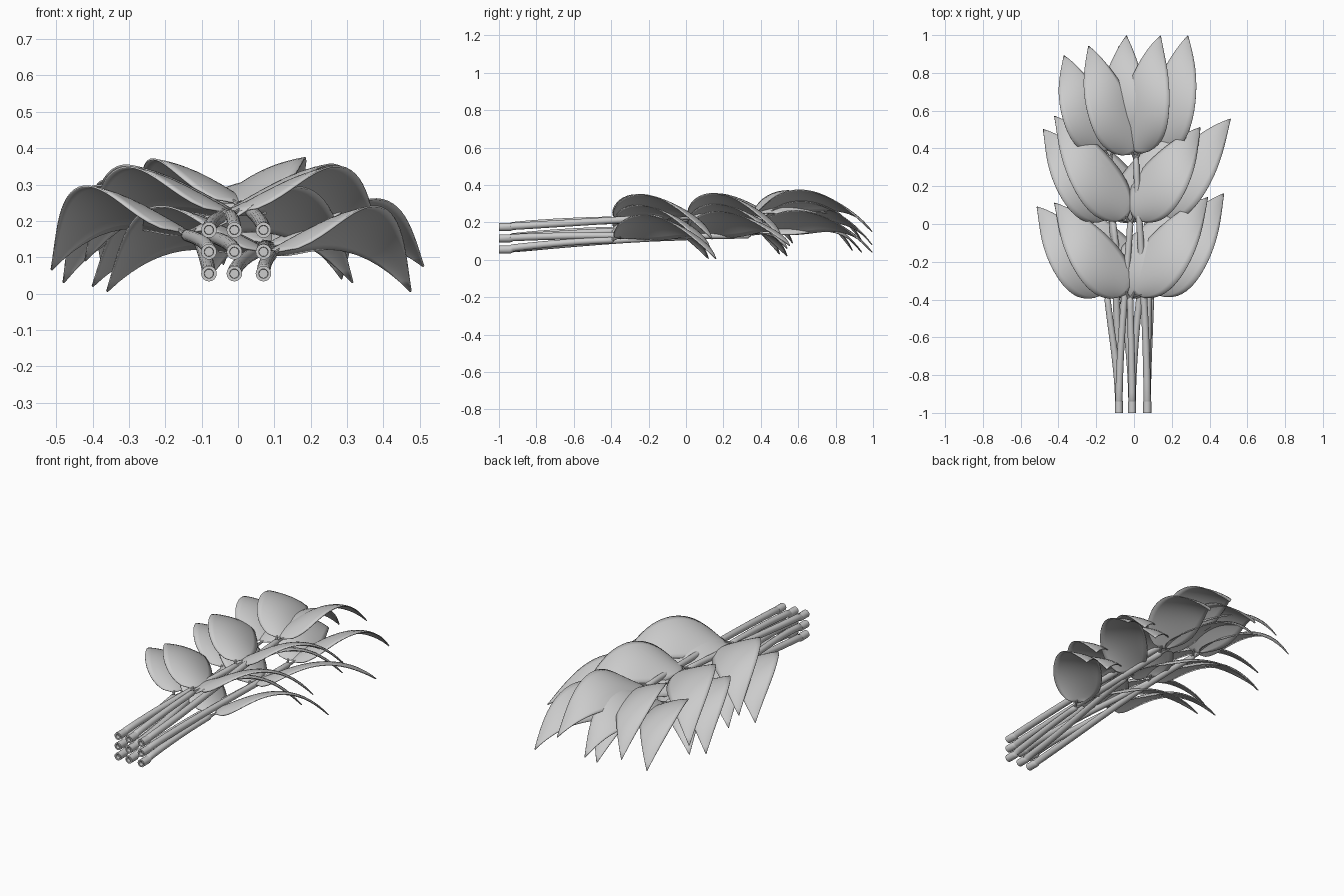
import bpy, bmesh, math
from mathutils import Vector

if "Cube" in bpy.data.objects:
    bpy.data.objects.remove(bpy.data.objects["Cube"])

grey = bpy.data.materials.new("soft_grey")
grey.diffuse_color = (0.6, 0.6, 0.6, 1)
grey.use_nodes = True
grey.node_tree.nodes["Principled BSDF"].inputs["Base Color"].default_value = grey.diffuse_color
UP = Vector((0, 0, 1))


def make_object(name, bm, angle=40):
    bmesh.ops.recalc_face_normals(bm, faces=bm.faces)
    me = bpy.data.meshes.new(name)
    bm.to_mesh(me)
    bm.free()
    me.materials.append(grey)
    ob = bpy.data.objects.new(name, me)
    bpy.context.collection.objects.link(ob)
    bpy.ops.object.select_all(action='DESELECT')
    ob.select_set(True)
    bpy.context.view_layer.objects.active = ob
    bpy.ops.object.shade_smooth_by_angle(angle=math.radians(angle))
    return ob


def bezier(p, t):
    u = 1 - t
    return p[0]*u**3 + p[1]*3*u*u*t + p[2]*3*u*t*t + p[3]*t**3


def tube(name, points, radii, sides=16):
    """Round tube along points, closed at both ends."""
    bm = bmesh.new()
    rings = []
    for i, (p, r) in enumerate(zip(points, radii)):
        d = points[min(i + 1, len(points) - 1)] - points[max(i - 1, 0)]
        if d.y < 0:
            d = -d
        if d.length < 1e-6:
            d = Vector((0, 1, 0))
        a = d.cross(UP).normalized()
        b = a.cross(d).normalized()
        rings.append([bm.verts.new(p + r*(a*math.cos(k*math.tau/sides) + b*math.sin(k*math.tau/sides)))
                      for k in range(sides)])
    for r0, r1 in zip(rings, rings[1:]):
        for k in range(sides):
            bm.faces.new((r0[k], r0[k-1], r1[k-1], r1[k]))
    bm.faces.new(rings[0])
    bm.faces.new(rings[-1])
    return make_object(name, bm)


def stem(name, start, end):
    """Gently arched stem with a collar and a recessed cut end."""
    s, e = Vector(start), Vector(end)
    y = Vector((0, 1, 0))
    run = e.y - s.y
    path = [s, s + Vector((0, run*0.35, 0.025)), e - Vector(((e.x - s.x)*0.4, run*0.35, 0.006)), e]
    pts = [s + y*0.02, s, s, s + y*0.06, s + y*0.062]
    rad = [0.012, 0.013, 0.0215, 0.0215, 0.0195]
    t0 = 0.07 / run
    for i in range(15):
        t = t0 + (1 - t0)*i/14
        pts.append(bezier(path, t))
        rad.append(0.0195 - 0.003*t)
    pts.append(e + Vector((0, 0.015, 0.003)))
    rad.append(0.008)
    tube(name, pts, rad)


def leaf(name, base, tip, side, width, bend):
    """Broad arching leaf: outer edge lifted, pointed tip drooping."""
    b, t = Vector(base), Vector(tip)
    d = t - b
    path = [b,
            Vector((b.x + d.x*bend[0], b.y + d.y*0.25, b.z + 0.10)),
            Vector((b.x + d.x*bend[1], b.y + d.y*0.70, b.z + 0.15)),
            t]
    rows, cols = 24, 10
    bm = bmesh.new()
    grid = []
    for i in range(rows + 1):
        s = i / rows
        p = bezier(path, s)
        tan = (bezier(path, min(s + 0.01, 1)) - bezier(path, max(s - 0.01, 0))).normalized()
        out = Vector((tan.y, -tan.x, 0)).normalized() * side
        nrm = tan.cross(out).normalized()
        if nrm.z < 0:
            nrm.negate()
        roll = math.radians(27) * math.sin(math.pi * s**0.8)
        across = out*math.cos(roll) + nrm*math.sin(roll)
        lift = nrm*math.cos(roll) - out*math.sin(roll)
        w = max(width * max(math.sin(math.pi * s**0.7), 0)**0.9, 0.0015)
        row = []
        for j in range(cols + 1):
            u = 2*j/cols - 1
            row.append(bm.verts.new(p + across*(w*u) - lift*(w*0.16*u*u)))
        grid.append(row)
    for r0, r1 in zip(grid, grid[1:]):
        for j in range(cols):
            bm.faces.new((r0[j], r0[j+1], r1[j+1], r1[j]))
    ob = make_object(name, bm, 60)
    mod = ob.modifiers.new("thickness", 'SOLIDIFY')
    mod.thickness = 0.005
    mod.offset = 0


# stem start (x, z), stem end, left leaf tip, right leaf tip
plants = [
    # short stems: centre, left, right
    ((-0.01, 0.175), (-0.02, -0.40, 0.215), (-0.42, 0.11, 0.090), (0.39, 0.14, 0.11)),
    ((-0.08, 0.115), (-0.14, -0.40, 0.160), (-0.513, 0.09, 0.065), (0.315, 0.14, 0.03)),
    ((0.07, 0.055), (0.09, -0.40, 0.105), (-0.36, 0.12, 0.006), (0.475, 0.16, 0.006)),
    # middle stems
    ((-0.08, 0.175), (-0.02, 0.0, 0.220), (-0.42, 0.57, 0.090), (0.35, 0.51, 0.12)),
    ((-0.01, 0.115), (-0.11, 0.0, 0.165), (-0.48, 0.50, 0.030), (0.30, 0.54, 0.06)),
    ((-0.01, 0.055), (0.07, 0.0, 0.120), (-0.40, 0.54, 0.020), (0.51, 0.555, 0.075)),
    # long stems
    ((0.07, 0.175), (0.01, 0.34, 0.240), (-0.24, 0.94, 0.100), (0.14, 0.995, 0.15)),
    ((-0.08, 0.055), (-0.13, 0.35, 0.180), (-0.37, 0.89, 0.050), (-0.04, 0.995, 0.08)),
    ((0.07, 0.115), (0.09, 0.33, 0.130), (-0.08, 0.94, 0.040), (0.285, 0.995, 0.04)),
]

for i, (start, end, left, right) in enumerate(plants, 1):
    stem(f"stem_{i}", (start[0], -1.0, start[1]), end)
    e = Vector(end)
    for label, tip, side in (("left", left, -1), ("right", right, 1)):
        base = e + Vector((side*0.018, 0.03, 0.01))
        # short stalk joining leaf to stem
        tube(f"{label}_stalk_{i}", [e - Vector((0, 0.02, 0)), e + Vector((side*0.008, 0.012, 0.004)),
                                    base + Vector((side*0.01, 0.02, 0.008))], [0.011, 0.008, 0.004], 8)
        # long stems hold their leaves more upright
        bend = (0.30, 0.65) if i < 7 else (0.36, 0.72)
        if (i, side) == (7, 1):
            bend = (0.10, 0.40)
        leaf(f"{label}_leaf_{i}", base, tip, side, 0.146 if i < 7 else 0.138, bend)
